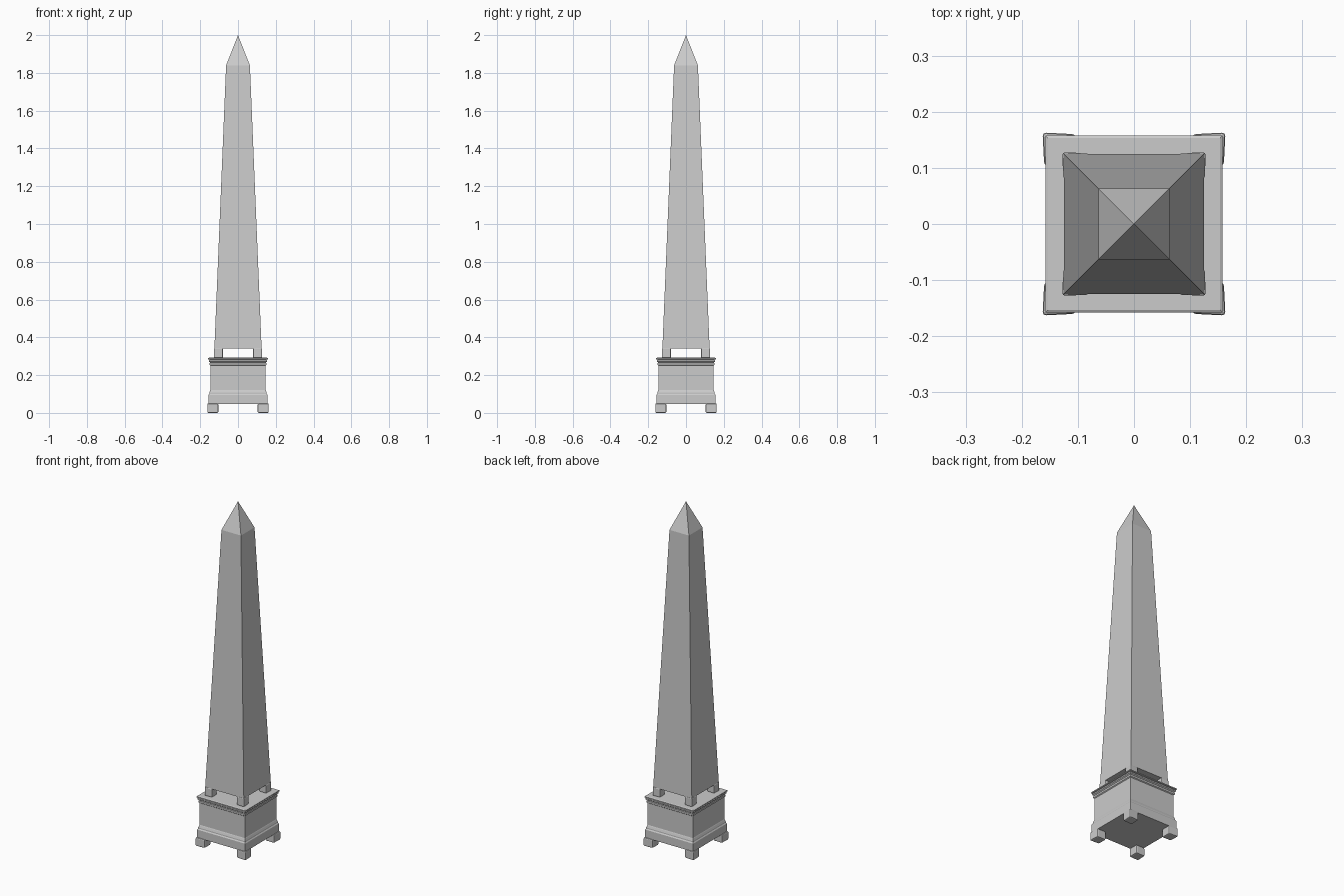
import bpy, bmesh
from mathutils import Vector

cube = bpy.data.objects.get("Cube")
if cube:
    bpy.data.objects.remove(cube, do_unlink=True)

stone = bpy.data.materials.new("grey stone")
stone.use_nodes = True
COLOUR = (0.6, 0.6, 0.6, 1)
stone.diffuse_color = COLOUR
stone.node_tree.nodes["Principled BSDF"].inputs["Base Color"].default_value = COLOUR


def finish(name, bm):
    bmesh.ops.recalc_face_normals(bm, faces=bm.faces)
    mesh = bpy.data.meshes.new(name)
    bm.to_mesh(mesh)
    bm.free()
    mesh.materials.append(stone)
    obj = bpy.data.objects.new(name, mesh)
    bpy.context.collection.objects.link(obj)
    return obj


def square_loft(name, profile, apex=None):
    """Stack square rings given as (half width, height) and close both ends."""
    bm = bmesh.new()
    rings = [[bm.verts.new((sx * h, sy * h, z))
              for sx, sy in ((-1, -1), (1, -1), (1, 1), (-1, 1))]
             for h, z in profile]
    for low, high in zip(rings, rings[1:]):
        for i in range(4):
            j = (i + 1) % 4
            bm.faces.new((low[i], low[j], high[j], high[i]))
    bm.faces.new(rings[0][::-1])
    if apex is None:
        bm.faces.new(rings[-1])
    else:
        tip = bm.verts.new((0, 0, apex))
        for i in range(4):
            bm.faces.new((rings[-1][i], rings[-1][(i + 1) % 4], tip))
    return finish(name, bm)


def feet(name, inner, outer, bottom, top, flare, bevel):
    """Four rounded blocks whose outer corners flare slightly."""
    for sx, side in ((-1, "right"), (1, "left")):
        for sy, end in ((-1, "front"), (1, "back")):
            bm = bmesh.new()
            bmesh.ops.create_cube(bm, size=1)
            size, mid = outer - inner, (outer + inner) / 2
            for v in bm.verts:
                x, y = v.co.x, v.co.y
                px, py = mid + x * size, mid + y * size
                if x > 0 and y < 0:
                    px -= flare
                if y > 0 and x < 0:
                    py -= flare
                v.co = Vector((sx * px, sy * py,
                               (bottom + top) / 2 + v.co.z * (top - bottom)))
            obj = finish(f"{name}_{end}_{side}", bm)
            mod = obj.modifiers.new("rounded edges", "BEVEL")
            mod.width, mod.segments = bevel, 2


# Pedestal: flared plinth, straight die and stepped cornice
square_loft("pedestal", [
    (0.156, 0.048), (0.156, 0.095), (0.152, 0.101), (0.152, 0.107),
    (0.148, 0.118), (0.146, 0.122), (0.146, 0.250), (0.151, 0.254),
    (0.151, 0.264), (0.148, 0.267), (0.154, 0.272), (0.154, 0.279),
    (0.150, 0.281), (0.158, 0.283), (0.158, 0.289), (0.153, 0.292)])

# Tapered shaft with pyramid point
square_loft("shaft", [(0.125, 0.34), (0.063, 1.84)], apex=2.0)

# Block feet under the pedestal and under the shaft
feet("pedestal_foot", 0.104, 0.163, 0.0, 0.05, 0.003, 0.006)
feet("shaft_foot", 0.08, 0.128, 0.291, 0.342, 0.002, 0.005)
